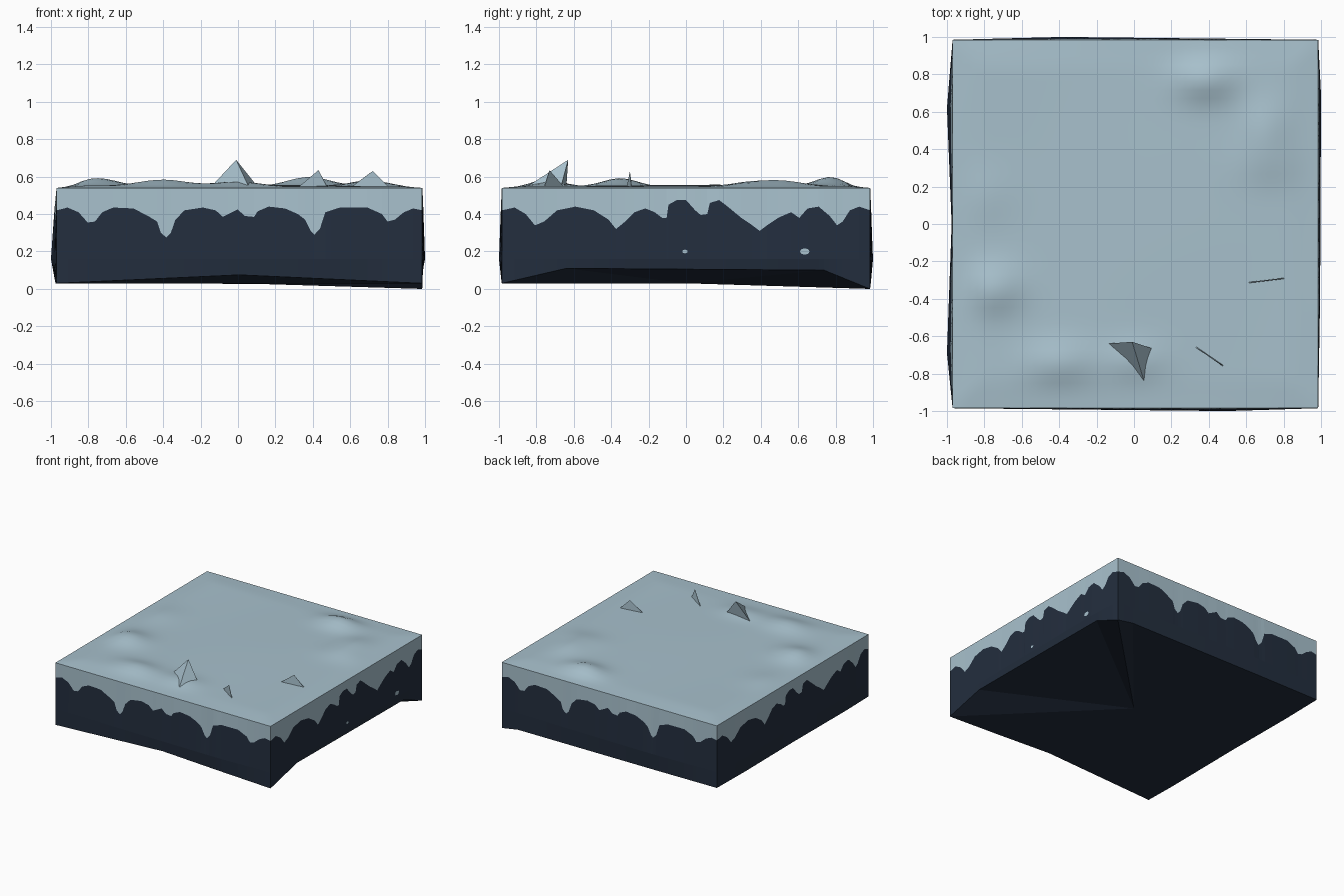
import bpy, bmesh, math

if "Cube" in bpy.data.objects:
    bpy.data.objects.remove(bpy.data.objects["Cube"])

def material(name, col):
    m = bpy.data.materials.new(name)
    m.diffuse_color = (*col, 1)
    m.use_nodes = True
    m.node_tree.nodes["Principled BSDF"].inputs["Base Color"].default_value = m.diffuse_color
    return m

SNOW = material("pale_snow", (0.392, 0.533, 0.610))
ROCK = material("dark_rock", (0.0168, 0.0273, 0.0482))
X0, X1, Y = -0.97, 0.985, 0.985
TOP = 0.54

def make(name, bm, mats):
    me = bpy.data.meshes.new(name)
    bm.to_mesh(me)
    bm.free()
    ob = bpy.data.objects.new(name, me)
    bpy.context.collection.objects.link(ob)
    for m in mats:
        me.materials.append(m)
    return ob

def interp(pts, t):
    for (a, u), (b, v) in zip(pts, pts[1:]):
        if t <= b:
            return u + (v - u) * max(0, (t - a)) / (b - a)
    return pts[-1][1]

# snow drip outlines, shared by opposite sides
drip_a = [(-1, .42), (-.94, .435), (-.88, .41), (-.83, .355), (-.79, .36), (-.75, .41), (-.69, .435),
          (-.58, .43), (-.5, .39), (-.45, .36), (-.43, .30), (-.4, .275), (-.375, .3), (-.35, .37),
          (-.3, .42), (-.2, .435), (-.13, .42), (-.09, .385), (-.06, .4), (-.01, .425), (.03, .39),
          (.08, .385), (.1, .415), (.16, .44), (.25, .43), (.32, .4), (.36, .37), (.39, .31), (.41, .29),
          (.44, .32), (.47, .41), (.55, .435), (.7, .435), (.78, .4), (.81, .36), (.85, .37), (.9, .41),
          (.95, .43), (1, .42)]
drip_b = [(-1, .42), (-.93, .435), (-.87, .4), (-.82, .34), (-.77, .36), (-.7, .42), (-.6, .44),
          (-.5, .42), (-.42, .37), (-.38, .32), (-.33, .36), (-.28, .41), (-.22, .43), (-.17, .41),
          (-.13, .38), (-.105, .38), (-.095, .45), (-.05, .475), (0, .475), (.05, .42), (.08, .395),
          (.115, .4), (.13, .46), (.18, .475), (.22, .445), (.3, .38), (.36, .34), (.4, .31), (.44, .34),
          (.5, .38), (.57, .41), (.615, .38), (.66, .43), (.72, .44), (.78, .39), (.82, .34), (.85, .36),
          (.89, .42), (.94, .44), (1, .42)]

# each side: start corner, end corner, outward direction, drip, bottom edge heights, bulge
sides = [
    ((X0, -Y), (X1, -Y), (0, -1), drip_a, [(-1, .03), (0, .075), (1, .03)], [(-1, 0), (.5, .015), (1, 0)]),
    ((X1, -Y), (X1, Y), (1, 0), drip_b, [(-1, .03), (-.65, .11), (.75, .10), (1, 0)],
     [(-1, 0), (-.4, .01), (.7, .015), (1, 0)]),
    ((X1, Y), (X0, Y), (0, 1), drip_a, [(-1, 0), (-.85, .025), (1, .03)], [(-1, 0), (.4, .015), (1, 0)]),
    ((X0, Y), (X0, -Y), (-1, 0), drip_b, [(-1, .03), (1, .03)],
     [(-1, 0), (-.63, .03), (0, .005), (.7, .03), (1, 0)]),
]

# block walls with snow above the drip line and rock below, plus the underside
bm = bmesh.new()
centre = bm.verts.new((0, 0, .03))
for a, b, n, drip, low, bulge in sides:
    cols = []
    ts = sorted({t for t, _ in drip + low + bulge})
    for t in ts:
        k = (t + 1) / 2
        x, y = a[0] + (b[0] - a[0]) * k, a[1] + (b[1] - a[1]) * k
        o = interp(bulge, t)
        rows = [(TOP, 0), (interp(drip, t), o * .35), (.16, o), (interp(low, t), o * .2)]
        cols.append([bm.verts.new((x + n[0] * d, y + n[1] * d, z)) for z, d in rows])
    for p, q in zip(cols, cols[1:]):
        for i in range(3):
            f = bm.faces.new((p[i], p[i + 1], q[i + 1], q[i]))
            f.material_index = 0 if i == 0 else 1
        f = bm.faces.new((p[3], centre, q[3]))
        f.material_index = 1
bmesh.ops.remove_doubles(bm, verts=bm.verts, dist=1e-4)
make("block_walls", bm, [SNOW, ROCK])

# gently drifted snow top: (x, y, height, radius x, radius y)
mounds = [(-.75, -.35, .045, .15, .13), (-.4, -.74, .035, .18, .11), (.38, .77, .05, .16, .11),
          (.7, .5, .03, .12, .16), (.72, .32, .015, .18, .12), (-.8, .15, .012, .15, .15),
          (0, -.73, .025, .16, .1)]

def snow_z(x, y):
    edge = min(x - X0, X1 - x, Y - y, y + Y)
    ramp = min(1, max(0, edge) / .15)
    z = TOP + ramp * (.01 + .005 * math.sin(3 * x + 1) * math.cos(2.5 * y))
    for mx, my, h, rx, ry in mounds:
        z += ramp * h * math.exp(-((x - mx) / rx) ** 2 - ((y - my) / ry) ** 2)
    return z

bm = bmesh.new()
N = 44
grid = []
for j in range(N + 1):
    y = -Y + 2 * Y * j / N
    xs = [X0 + (X1 - X0) * i / N for i in range(N + 1)]
    grid.append([bm.verts.new((x, y, snow_z(x, y))) for x in xs])
for j in range(N):
    for i in range(N):
        f = bm.faces.new((grid[j][i], grid[j][i + 1], grid[j + 1][i + 1], grid[j + 1][i]))
        f.smooth = True
make("snow_top", bm, [SNOW])

# sharp snow peak with a steep back
bm = bmesh.new()
l, r, f, p = [bm.verts.new(c) for c in
              ((-.15, -.64, .54), (.11, -.67, .54), (.06, -.86, .54), (-.01, -.63, .69))]
for tri in ((l, f, p), (f, r, p), (r, l, p)):
    bm.faces.new(tri)
make("snow_peak", bm, [SNOW])

# thin standing snow shards
def shard(name, a, b, tip):
    bm = bmesh.new()
    dx, dy = b[0] - a[0], b[1] - a[1]
    s = .003 / math.hypot(dx, dy)
    ox, oy = -dy * s, dx * s
    t = bm.verts.new(tip)
    ring = [bm.verts.new((q[0] + k * ox, q[1] + k * oy, .54)) for q, k in ((a, -1), (b, -1), (b, 1), (a, 1))]
    for i in range(4):
        bm.faces.new((ring[i], ring[(i + 1) % 4], t))
    make(name, bm, [SNOW])

shard("snow_shard_front", (.32, -.65), (.48, -.76), (.43, -.73, .635))
shard("snow_shard_right", (.60, -.315), (.81, -.29), (.72, -.30, .63))

# small snow flecks on the right wall
def fleck(name, y, z, ry, rz):
    bm = bmesh.new()
    x = X1 + interp(sides[1][5], y / Y) + .0015
    bm.faces.new([bm.verts.new((x, y + ry * math.cos(k * math.pi / 4), z + rz * math.sin(k * math.pi / 4)))
                  for k in range(8)])
    make(name, bm, [SNOW])

fleck("snow_fleck_small", -.005, .2, .015, .01)
fleck("snow_fleck_large", .635, .2, .026, .017)
